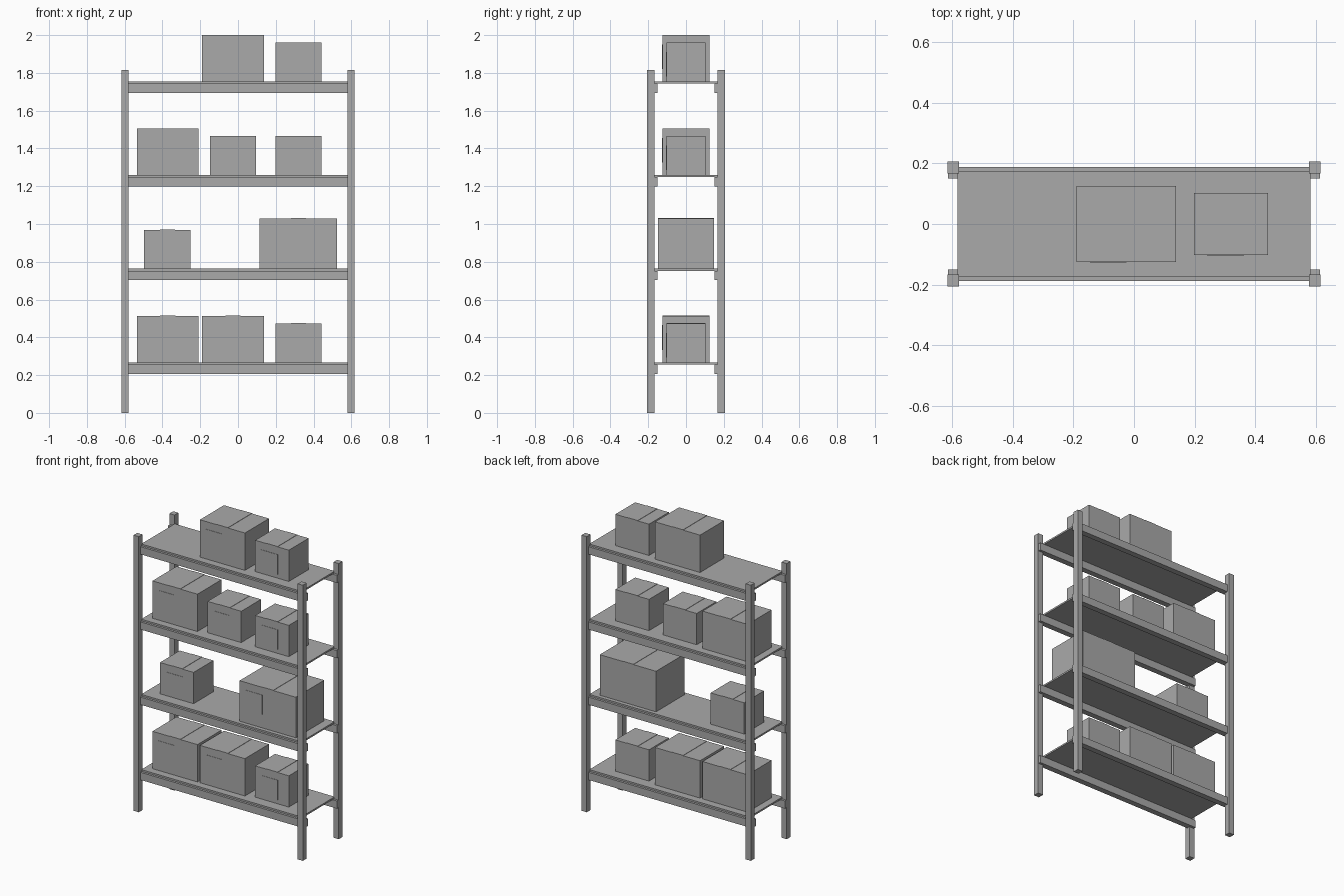
import bpy

if "Cube" in bpy.data.objects:
    bpy.data.objects.remove(bpy.data.objects["Cube"])

grey = bpy.data.materials.new("plain_grey")
grey.use_nodes = True
GREY = (0.4, 0.4, 0.4, 1)
grey.diffuse_color = GREY
grey.node_tree.nodes["Principled BSDF"].inputs["Base Color"].default_value = GREY


def block(name, x, y, z):
    """Axis-aligned box from (min, max) pairs."""
    centre = [(a + b) / 2 for a, b in (x, y, z)]
    bpy.ops.mesh.primitive_cube_add(size=1, location=centre)
    ob = bpy.context.object
    ob.name = name
    ob.scale = [b - a for a, b in (x, y, z)]
    bpy.ops.object.transform_apply(location=False, rotation=False, scale=True)
    ob.data.materials.append(grey)
    return ob


def span(side, inner, outer):
    """Range mirrored to the given side (-1 or 1)."""
    return tuple(sorted((side * inner, side * outer)))


# Upright posts
for sx, xname in ((-1, "right"), (1, "left")):
    for sy, yname in ((-1, "front"), (1, "back")):
        block(f"{yname}_{xname}_post", span(sx, 0.579, 0.617),
              span(sy, 0.167, 0.206), (0, 1.815))

# Carton kinds: width, depth, height
SMALL = (0.245, 0.206, 0.206)
MEDIUM = (0.328, 0.25, 0.246)
LARGE = (0.41, 0.295, 0.267)


def carton(name, kind, x, floor):
    w, d, h = kind
    top = floor + h
    left = x - w / 2
    block(name, (left, x + w / 2), (-d / 2, d / 2), (floor, top))
    # Sealing tape along the flap seam
    block(name + "_tape", (x - 0.04, x + 0.04), (-d / 2, d / 2), (top - 0.001, top + 0.002))
    # Shipping label on the front
    block(name + "_label", (left + 0.045, left + 0.165),
          (-d / 2 - 0.002, -d / 2 + 0.001), (top - 0.18, top - 0.05))


# Shelf levels and the cartons standing on each
shelves = [
    [(MEDIUM, -0.372), (MEDIUM, -0.026), (SMALL, 0.32)],
    [(SMALL, -0.374), (LARGE, 0.32)],
    [(MEDIUM, -0.372), (SMALL, -0.027), (SMALL, 0.32)],
    [(MEDIUM, -0.026), (SMALL, 0.32)],
]
for level, cartons in enumerate(shelves):
    top = 0.268 + level * 0.4953
    block(f"shelf_deck_{level + 1}", (-0.583, 0.583), (-0.174, 0.174), (top - 0.011, top))
    for sy, yname in ((-1, "front"), (1, "back")):
        block(f"{yname}_beam_{level + 1}", (-0.614, 0.614),
              span(sy, 0.151, 0.189), (top - 0.061, top - 0.011))
    for i, (kind, x) in enumerate(cartons):
        carton(f"carton_{level + 1}_{i + 1}", kind, x, top)
